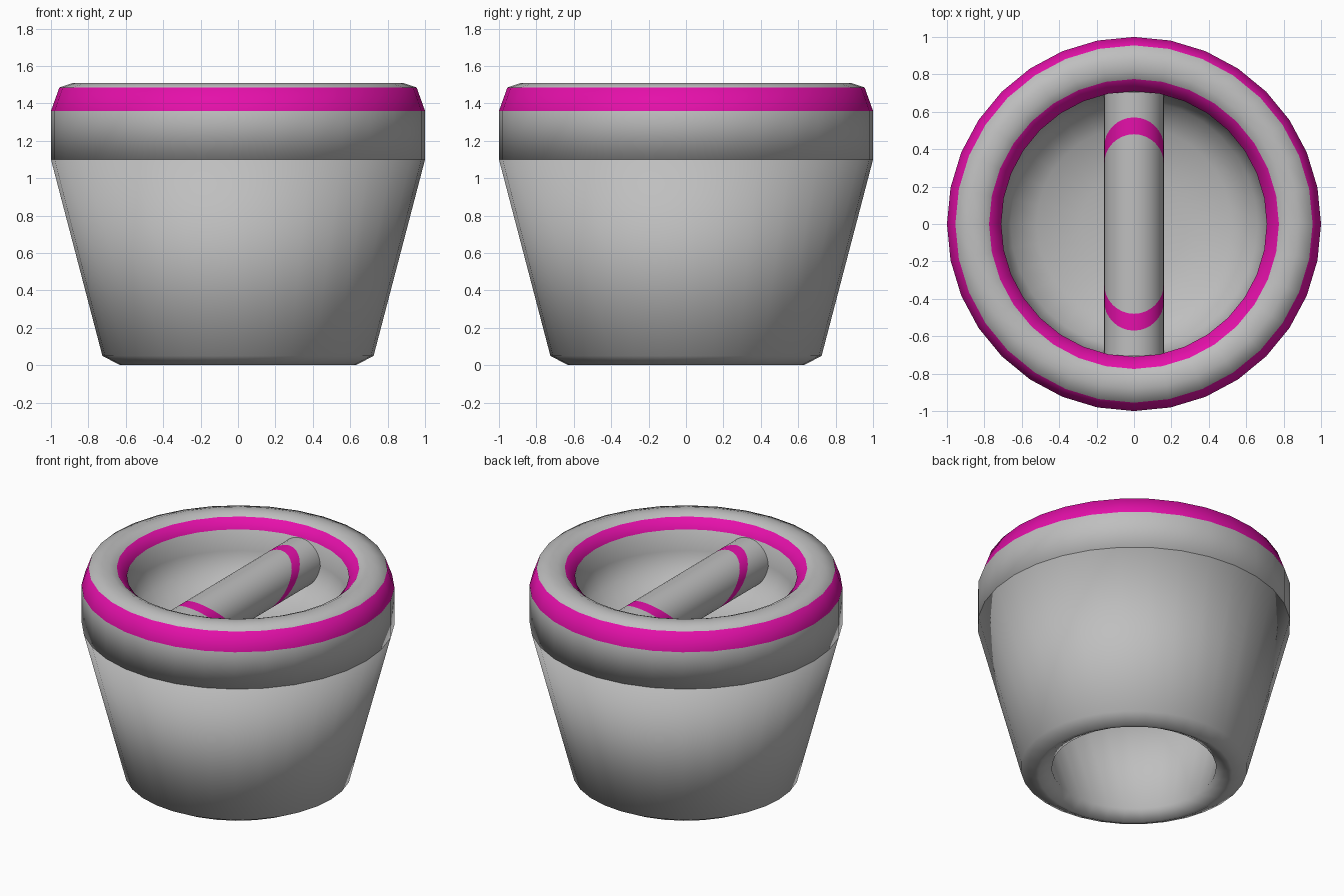
import bpy, bmesh, math
from mathutils import Vector

SIDES = 32
BAR_Z, BAR_R = 1.27, 0.16

cube = bpy.data.objects.get("Cube")
if cube:
    bpy.data.objects.remove(cube, do_unlink=True)


def material(name, rgb):
    mat = bpy.data.materials.new(name)
    mat.use_nodes = True
    mat.diffuse_color = (*rgb, 1)
    bsdf = next(n for n in mat.node_tree.nodes if n.type == 'BSDF_PRINCIPLED')
    bsdf.inputs["Base Color"].default_value = (*rgb, 1)
    return mat


GRAY = material("gray", (0.52, 0.52, 0.52))
MAGENTA = material("magenta", (0.78, 0.005, 0.4))


def finish(bm, name):
    bmesh.ops.recalc_face_normals(bm, faces=bm.faces)
    for face in bm.faces:
        face.smooth = True
    mesh = bpy.data.meshes.new(name)
    bm.to_mesh(mesh)
    bm.free()
    mesh.materials.append(GRAY)
    mesh.materials.append(MAGENTA)
    obj = bpy.data.objects.new(name, mesh)
    bpy.context.collection.objects.link(obj)
    return obj


def lathe(name, profile, painted=()):
    """Revolve a closed (radius, height) profile; painted lists magenta spans."""
    bm = bmesh.new()
    rings = []
    for r, z in profile:
        if r == 0:
            rings.append([bm.verts.new((0, 0, z))] * SIDES)
        else:
            angles = [math.tau * i / SIDES for i in range(SIDES)]
            rings.append([bm.verts.new((r * math.cos(a), r * math.sin(a), z)) for a in angles])
    for s, lower in enumerate(rings):
        upper = rings[(s + 1) % len(rings)]
        for i in range(SIDES):
            j = (i + 1) % SIDES
            corners = list(dict.fromkeys((lower[i], lower[j], upper[j], upper[i])))
            if len(corners) > 2:
                bm.faces.new(corners).material_index = int(s in painted)
    return finish(bm, name)


# Tapered hollow body with a rounded foot
lathe("body", [(1.0, 1.1), (0.725, 0.05), (0.63, 0), (0.61, 0), (0.525, 0.05), (0.8, 1.1)])

# Rounded rim, painted on both shoulders, with a recessed bowl
lathe("rim_and_bowl", [
    (0, 0.93), (0.8, 1.09), (1.0, 1.1), (1.0, 1.36), (0.955, 1.485), (0.88, 1.51),
    (0.82, 1.51), (0.775, 1.49), (0.71, 1.43), (0.71, 1.28), (0.66, 1.15),
    (0.52, 1.06), (0.28, 1.01), (0, 1.0)], painted=(3, 7))

# Round crossbar with slanted painted bands
bm = bmesh.new()
ends = []
for y in (-0.705, 0.705):
    angles = [math.tau * i / SIDES for i in range(SIDES)]
    ends.append([bm.verts.new((BAR_R * math.cos(a), y, BAR_Z + BAR_R * math.sin(a))) for a in angles])
for i in range(SIDES):
    j = (i + 1) % SIDES
    bm.faces.new((ends[0][i], ends[0][j], ends[1][j], ends[1][i]))
for side in (-1, 1):
    for offset in (0.32, 0.41):
        bmesh.ops.bisect_plane(bm, geom=bm.verts[:] + bm.edges[:] + bm.faces[:],
                               plane_co=Vector((0, side * offset, BAR_Z)),
                               plane_no=Vector((0, side, -1)).normalized())
for face in bm.faces:
    c = face.calc_center_median()
    face.material_index = int(0.32 < abs(c.y) - (c.z - BAR_Z) < 0.41)
finish(bm, "crossbar")
